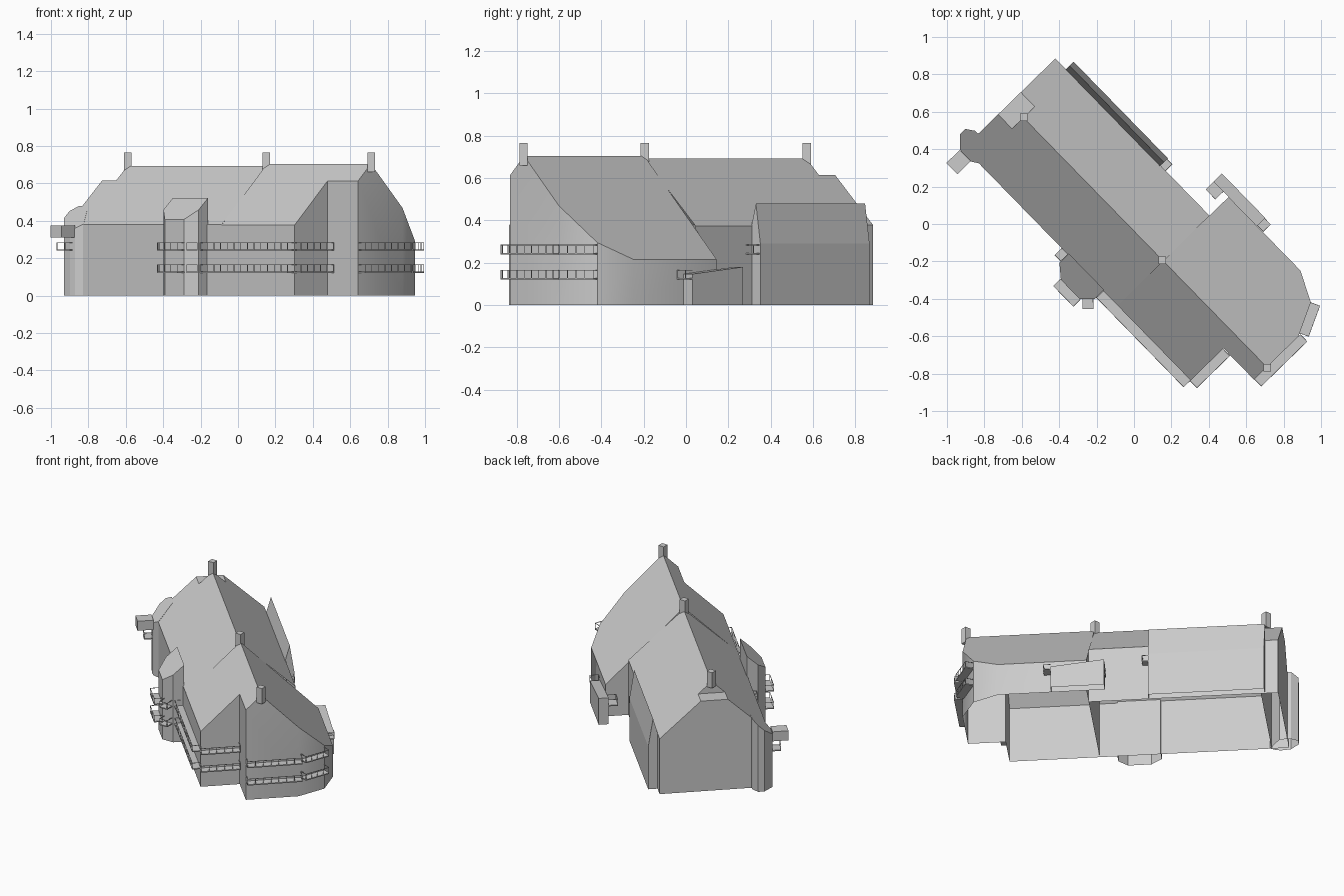
import bpy, bmesh, math
from mathutils import Vector, Matrix

if "Cube" in bpy.data.objects:
    bpy.data.objects.remove(bpy.data.objects["Cube"])

TURN = math.radians(-45.7)   # the house lies diagonally; parts are laid out along its ridge
RIDGE = -0.026

grey = bpy.data.materials.new("plain_grey")
grey.use_nodes = True
grey.diffuse_color = (0.6, 0.6, 0.6, 1)
grey.node_tree.nodes["Principled BSDF"].inputs["Base Color"].default_value = (0.6, 0.6, 0.6, 1)


def finish(name, bm, turn=TURN):
    mesh = bpy.data.meshes.new(name)
    bm.to_mesh(mesh)
    bm.free()
    mesh.materials.append(grey)
    ob = bpy.data.objects.new(name, mesh)
    ob.rotation_euler.z = turn
    bpy.context.collection.objects.link(ob)
    return ob


def block(name, plan, top, cuts=(), base=0, turn=TURN, open_side=None):
    """Extrude a floor plan, slice its top with roof planes, leave grounded parts hollow."""
    bm = bmesh.new()
    floor = bm.faces.new([bm.verts.new((u, v, base)) for u, v in plan])
    up = bmesh.ops.extrude_face_region(bm, geom=[floor], use_keep_orig=True)["geom"]
    for vert in up:
        if isinstance(vert, bmesh.types.BMVert):
            vert.co.z = top
    for point, normal in cuts:
        geom = bm.verts[:] + bm.edges[:] + bm.faces[:]
        bmesh.ops.bisect_plane(bm, geom=geom, plane_co=point,
                               plane_no=Vector(normal).normalized(), clear_outer=True)
        bmesh.ops.holes_fill(bm, edges=bm.edges[:], sides=0)
    bmesh.ops.recalc_face_normals(bm, faces=bm.faces)
    hidden = [f for f in bm.faces if (base == 0 and f.normal.z < -0.9)
              or (open_side and f.normal.dot(Vector(open_side)) > 0.99)]
    bmesh.ops.delete(bm, geom=hidden, context='FACES')
    return finish(name, bm, turn)


def rect(u0, u1, v0, v1):
    return [(u0, v0), (u1, v0), (u1, v1), (u0, v1)]


def gable(height, front_slope, back_slope, v=RIDGE):
    return [((0, v, height), (0, -front_slope, 1)), ((0, v, height), (0, back_slope, 1))]


def bar(bm, lo, hi, frame):
    lo, hi = Vector(lo), Vector(hi)
    mat = frame @ Matrix.Translation((lo + hi) / 2) @ Matrix.Diagonal((*(hi - lo), 1))
    bmesh.ops.create_cube(bm, size=1, matrix=mat)


def balcony(name, a, b, z, depth=0.053):
    """Slab with a railing along the wall a-b, standing out to its right."""
    a, b = Vector(a), Vector(b)
    run = b - a
    frame = Matrix.Translation((a.x, a.y, z)) @ Matrix.Rotation(math.atan2(run.y, run.x), 4, 'Z')
    length, rail, t = run.length, 0.038, 0.003
    bm = bmesh.new()
    bar(bm, (0, -depth, -0.007), (length, 0, 0), frame)
    bar(bm, (0, -depth, rail - t), (length, t - depth, rail), frame)
    for x in (0, length - t):
        bar(bm, (x, -depth, rail - t), (x + t, 0, rail), frame)
    n = max(1, round(length / 0.05))
    for i in range(n + 1):
        x = (length - t) * i / n
        bar(bm, (x, -depth, 0), (x + t, t - depth, rail), frame)
    return finish(name, bm)


# North house and its lower clipped end
main_roof = gable(0.693, 0.92, 0.92)
block("north_house", rect(-0.82, 0.25, -0.367, 0.32), 1, main_roof, open_side=(1, 0, 0))
block("clipped_gable_end", rect(-0.927, -0.82, -0.367, 0.317), 0.615, main_roof,
      open_side=(1, 0, 0))

# South house: stepped at the front, rounded at the far corner
south = block("south_house", [(0.25, -0.367), (0.81, -0.367), (0.81, -0.122), (1.044, -0.122),
                              (1.044, 0.21), (0.96, 0.384), (0.80, 0.463), (0.25, 0.463)],
              1, gable(0.705, 0.96, 1.0))
bpy.ops.object.select_all(action='DESELECT')
south.select_set(True)
bpy.context.view_layer.objects.active = south
bpy.ops.object.shade_smooth_by_angle(angle=math.radians(30))

# Corner bay under the continued roof slope, with its hanging box
block("corner_bay", [(-0.993, -0.33), (-0.936, -0.388), (-0.88, -0.395), (-0.847, -0.39),
                     (-0.808, -0.365), (-0.88, -0.26), (-0.95, -0.26), (-0.993, -0.29)], 1,
      [((0, RIDGE, 0.695), (0, -0.92, 1))])
block("hanging_box", rect(-0.934, -0.85, -0.49, -0.39), 0.375, base=0.31)

# Front bay with a steep shed roof
block("front_bay", [(-0.13, -0.36), (-0.13, -0.43), (-0.06, -0.488), (0.085, -0.488),
                    (0.14, -0.43), (0.14, -0.36)], 1, [((0, -0.49, 0.405), (0, -0.9, 1))])

# Thin steep-roofed bay along the back, and the low annex
block("back_bay", rect(-0.846, -0.125, 0.305, 0.375), 1, gable(0.48, 3.5, 6.3, 0.345),
      open_side=(0, -1, 0))
block("low_annex", rect(0.135, 0.468, 0.463, 0.525), 1, [((0.135, 0, 0.18), (0.1, 0, 1))])

# Chimneys stand square to the world axes
for name, x, y in (("north_chimney", -0.59, 0.57), ("middle_chimney", 0.15, -0.195),
                   ("south_chimney", 0.712, -0.768)):
    block(name, rect(x - 0.02, x + 0.02, y - 0.02, y + 0.02), 0.766, base=0.66, turn=0)

# Balconies repeated on two floors
walls = {
    "long_balcony": ((0.14, -0.367), (0.81, -0.367)),
    "end_balcony": ((0.81, -0.372), (0.81, -0.125)),
    "wing_balcony": ((1.044, -0.12), (1.044, 0.225)),
    "rounded_corner_balcony": ((1.036, 0.225), (0.96, 0.384)),
    "bay_balcony": ((-0.065, -0.488), (0.09, -0.488)),
    "bay_corner_balcony": ((0.095, -0.478), (0.135, -0.436)),
    "bay_side_balcony": ((-0.178, -0.367), (-0.13, -0.367)),
}
for level, z in (("lower", 0.128), ("upper", 0.247)):
    for name, (a, b) in walls.items():
        balcony(level + "_" + name, a, b, z)

# Single small balconies
balcony("corner_bay_balcony", (-0.93, -0.39), (-0.862, -0.395), 0.247)
balcony("back_bay_balcony", (-0.125, 0.315), (-0.125, 0.37), 0.247, 0.04)
balcony("annex_south_balcony", (0.468, 0.465), (0.468, 0.522), 0.128, 0.045)
balcony("annex_north_balcony", (0.135, 0.463), (0.21, 0.463), 0.128, 0.06)
